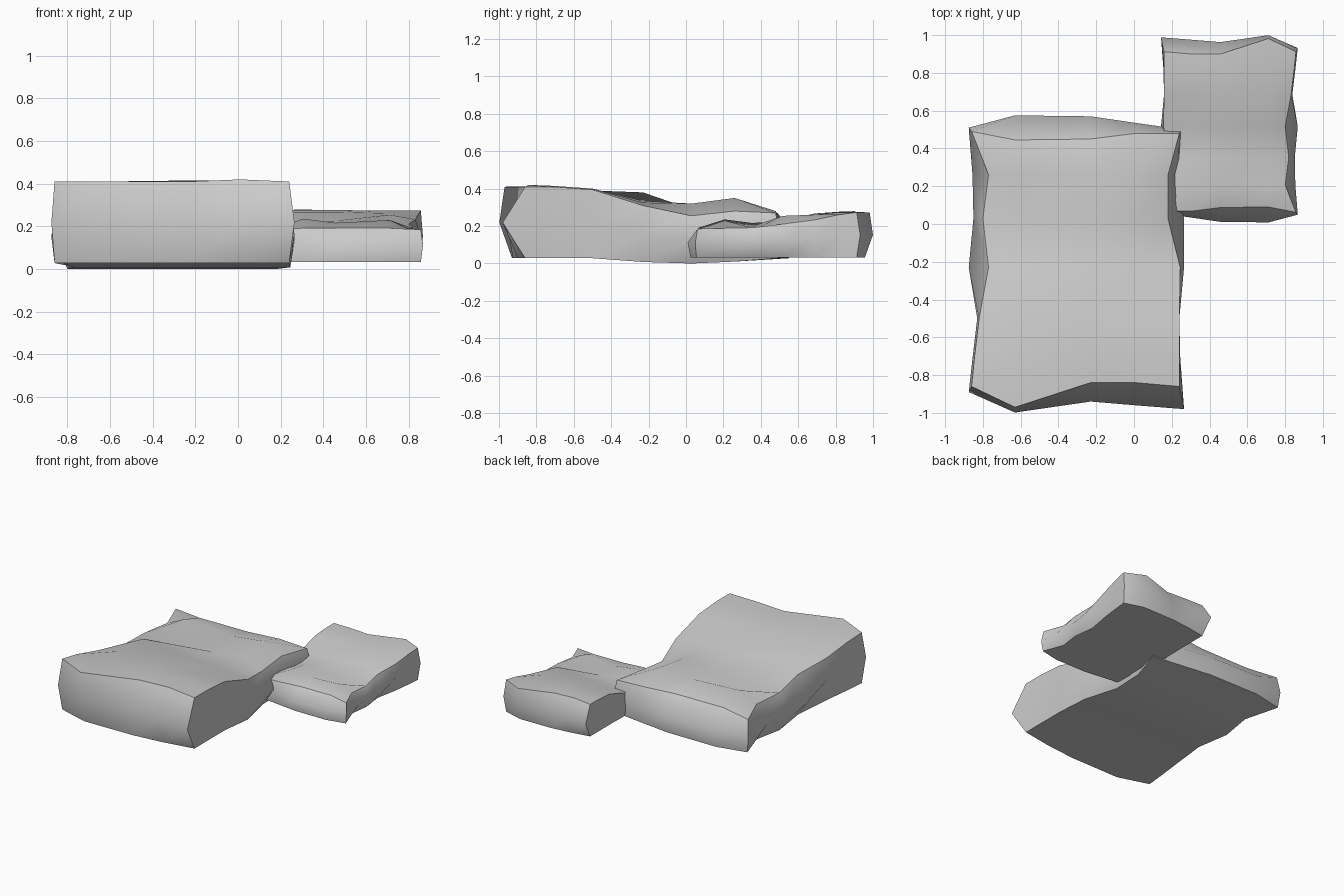
import bpy, bmesh, math

if "Cube" in bpy.data.objects:
    bpy.data.objects.remove(bpy.data.objects["Cube"])

# Nominal grid lines of the slab (columns in x, rows in y)
COLS = [-0.86, -0.63, -0.23, 0.01, 0.24]
ROWS = [-0.86, -0.71, -0.50, -0.23, 0.03, 0.26, 0.49]
NX, NY = len(COLS), len(ROWS)

# Chipped rim, foot and bulging waist: y along front/back, x along left/right
RIM = dict(front=[-0.86, -0.97, -0.84, -0.84, -0.86],
           back=[0.49, 0.445, 0.45, 0.48, 0.48],
           left=[-0.86, -0.845, -0.82, -0.77, -0.80, -0.77, -0.86],
           right=[0.24, 0.24, 0.24, 0.245, 0.18, 0.18, 0.24])
FOOT = dict(RIM, front=[-0.86, -0.93, -0.925, -0.90, -0.86],
            back=[0.50, 0.55, 0.55, 0.52, 0.49])
WAIST = dict(front=[-0.89, -0.998, -0.94, -0.96, -0.98],
             back=[0.51, 0.575, 0.57, 0.535, 0.50],
             left=[-0.875, -0.855, -0.83, -0.875, -0.85, -0.855, -0.875],
             right=[0.265, 0.245, 0.24, 0.265, 0.265, 0.235, 0.255])

# Top heights, one row per y line, and how far the underside sags per row
TOP = [[0.41, 0.41, 0.41, 0.42, 0.41],
       [0.39, 0.41, 0.415, 0.415, 0.41],
       [0.345, 0.39, 0.40, 0.40, 0.395],
       [0.31, 0.38, 0.335, 0.325, 0.31],
       [0.28, 0.255, 0.29, 0.32, 0.255],
       [0.275, 0.34, 0.32, 0.35, 0.28],
       [0.27, 0.28, 0.28, 0.28, 0.27]]
SAG = [0.0, 0.0, 0.0, 0.02, 0.028, 0.018, 0.0]


def grid_xy(i, j, rim):
    """Grid point i, j moved to the irregular outline where it lies on an edge."""
    x, y = COLS[i], ROWS[j]
    if j == 0:
        y = rim["front"][i]
    if j == NY - 1:
        y = rim["back"][i]
    if i == 0:
        x = rim["left"][j]
    if i == NX - 1:
        x = rim["right"][j]
    return x, y


def add_slab(name, loc, turn, scale, sag):
    bm = bmesh.new()
    cells = [(i, j) for j in range(NY) for i in range(NX)]
    top = {c: bm.verts.new((*grid_xy(*c, RIM), TOP[c[1]][c[0]])) for c in cells}
    low = {c: bm.verts.new((*grid_xy(*c, FOOT), 0.028 - sag * SAG[c[1]])) for c in cells}
    ring = ([(i, 0) for i in range(NX)] + [(NX - 1, j) for j in range(1, NY)]
            + [(i, NY - 1) for i in range(NX - 2, -1, -1)] + [(0, j) for j in range(NY - 2, 0, -1)])
    mid = {c: bm.verts.new((*grid_xy(*c, WAIST), 0.5 * (top[c].co.z + low[c].co.z))) for c in ring}
    # worn top and flat underside
    for j in range(NY - 1):
        for i in range(NX - 1):
            q = [(i, j), (i + 1, j), (i + 1, j + 1), (i, j + 1)]
            bm.faces.new([top[c] for c in q])
            bm.faces.new([low[c] for c in reversed(q)])
    # bulging sides, sharp along both rims
    for a, b in zip(ring, ring[1:] + ring[:1]):
        bm.faces.new([mid[a], mid[b], top[b], top[a]])
        bm.faces.new([low[a], low[b], mid[b], mid[a]])
        for level in (top, low):
            bm.edges.get((level[a], level[b])).smooth = False
    # sharp vertical corners
    for c in ((0, 0), (NX - 1, 0), (NX - 1, NY - 1), (0, NY - 1)):
        for level in (top, low):
            bm.edges.get((mid[c], level[c])).smooth = False
    for f in bm.faces:
        f.smooth = True
    # origin at the middle of the footprint
    bmesh.ops.translate(bm, vec=(0.305, 0.21, 0), verts=bm.verts)
    bmesh.ops.recalc_face_normals(bm, faces=bm.faces)
    mesh = bpy.data.meshes.new(name)
    bm.to_mesh(mesh)
    bm.free()
    ob = bpy.data.objects.new(name, mesh)
    bpy.context.collection.objects.link(ob)
    ob.location, ob.rotation_euler.z, ob.scale = loc, turn, scale


add_slab("large_slab", (-0.305, -0.21, 0), 0, (1, 1, 1), sag=1)
# the small slab is the same stone, turned half round and shrunk
add_slab("small_slab", (0.505, 0.503, 0.015), math.pi, (0.635, 0.63, 0.63), sag=0)
